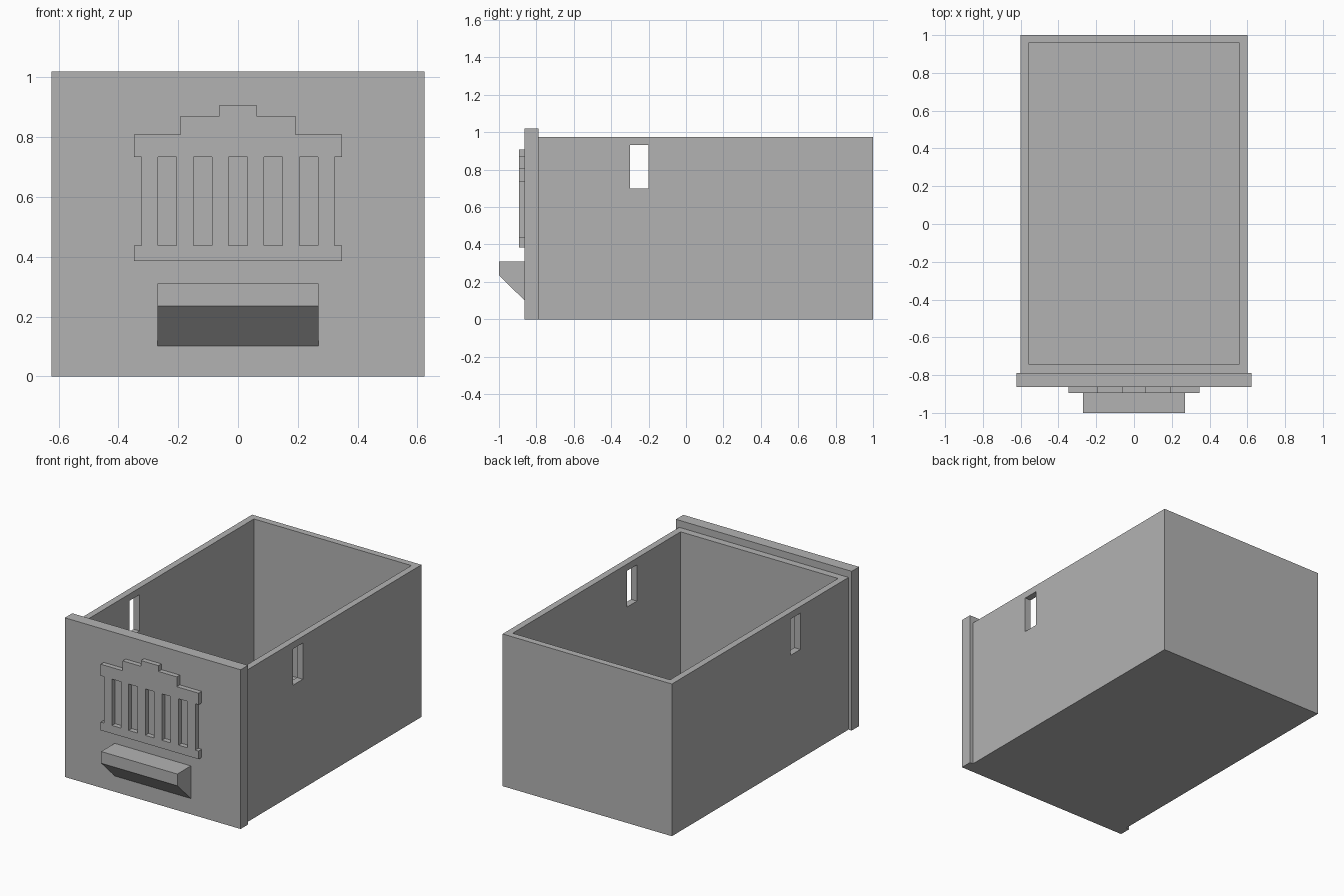
import bpy
import bmesh
from mathutils import Vector

cube = bpy.data.objects.get("Cube")
if cube:
    bpy.data.objects.remove(cube, do_unlink=True)

# Single plastic grey for every part
grey = bpy.data.materials.new("plain_grey")
grey.use_nodes = True
colour = (0.45, 0.45, 0.45, 1)
grey.diffuse_color = colour
grey.node_tree.nodes["Principled BSDF"].inputs["Base Color"].default_value = colour


def prism(name, outline, direction):
    """Extrude a closed outline of 3D points along a direction."""
    bm = bmesh.new()
    face = bm.faces.new([bm.verts.new(p) for p in outline])
    moved = bmesh.ops.extrude_face_region(bm, geom=[face])["geom"]
    bmesh.ops.translate(bm, vec=Vector(direction),
                        verts=[g for g in moved if isinstance(g, bmesh.types.BMVert)])
    bmesh.ops.recalc_face_normals(bm, faces=bm.faces)
    mesh = bpy.data.meshes.new(name)
    bm.to_mesh(mesh)
    bm.free()
    mesh.materials.append(grey)
    obj = bpy.data.objects.new(name, mesh)
    bpy.context.collection.objects.link(obj)
    return obj


def box(name, x, y, z):
    """Box from (low, high) ranges on each axis."""
    base = [(x[0], y[0], z[0]), (x[1], y[0], z[0]), (x[1], y[1], z[0]), (x[0], y[1], z[0])]
    return prism(name, base, (0, 0, z[1] - z[0]))


def cut(target, cutters):
    """Subtract the cutters from the target, then discard them."""
    for cutter in cutters:
        cutter.hide_render = True
        mod = target.modifiers.new("cut", 'BOOLEAN')
        mod.operation = 'DIFFERENCE'
        mod.solver = 'EXACT'
        mod.object = cutter
        bpy.context.view_layer.objects.active = target
        bpy.ops.object.modifier_apply(modifier=mod.name)
        bpy.data.objects.remove(cutter, do_unlink=True)


# Open drawer body with a slot through both side walls
drawer = box("drawer_body", (-0.60, 0.60), (-0.79, 1.0), (0, 0.975))
cut(drawer, [
    box("cavity_cutter", (-0.558, 0.558), (-0.742, 0.958), (0.04, 1.2)),
    box("side_slot_cutter", (-0.8, 0.8), (-0.30, -0.20), (0.70, 0.932)),
])

# Front panel, slightly wider and taller than the body
box("front_panel", (-0.623, 0.623), (-0.863, -0.788), (0, 1.02))

# Wedge-shaped pull handle
handle_profile = [(-0.862, 0.31), (-1.0, 0.31), (-1.0, 0.235), (-0.862, 0.10)]
prism("pull_handle", [(-0.27, y, z) for y, z in handle_profile], (0.54, 0, 0))

# Raised columned ornament: mirrored stepped outline with slots between columns
half = [(0.347, 0.385), (0.347, 0.437), (0.323, 0.437), (0.323, 0.734), (0.347, 0.734),
        (0.347, 0.808), (0.192, 0.808), (0.192, 0.871), (0.062, 0.871), (0.062, 0.908)]
outline = half + [(-x, z) for x, z in reversed(half)]
ornament = prism("columned_ornament", [(x, -0.862, z) for x, z in outline], (0, -0.032, 0))
cut(ornament, [
    box("column_gap_cutter", (i * 0.118 - 0.031, i * 0.118 + 0.031), (-0.95, -0.8), (0.437, 0.734))
    for i in range(-2, 3)
])
